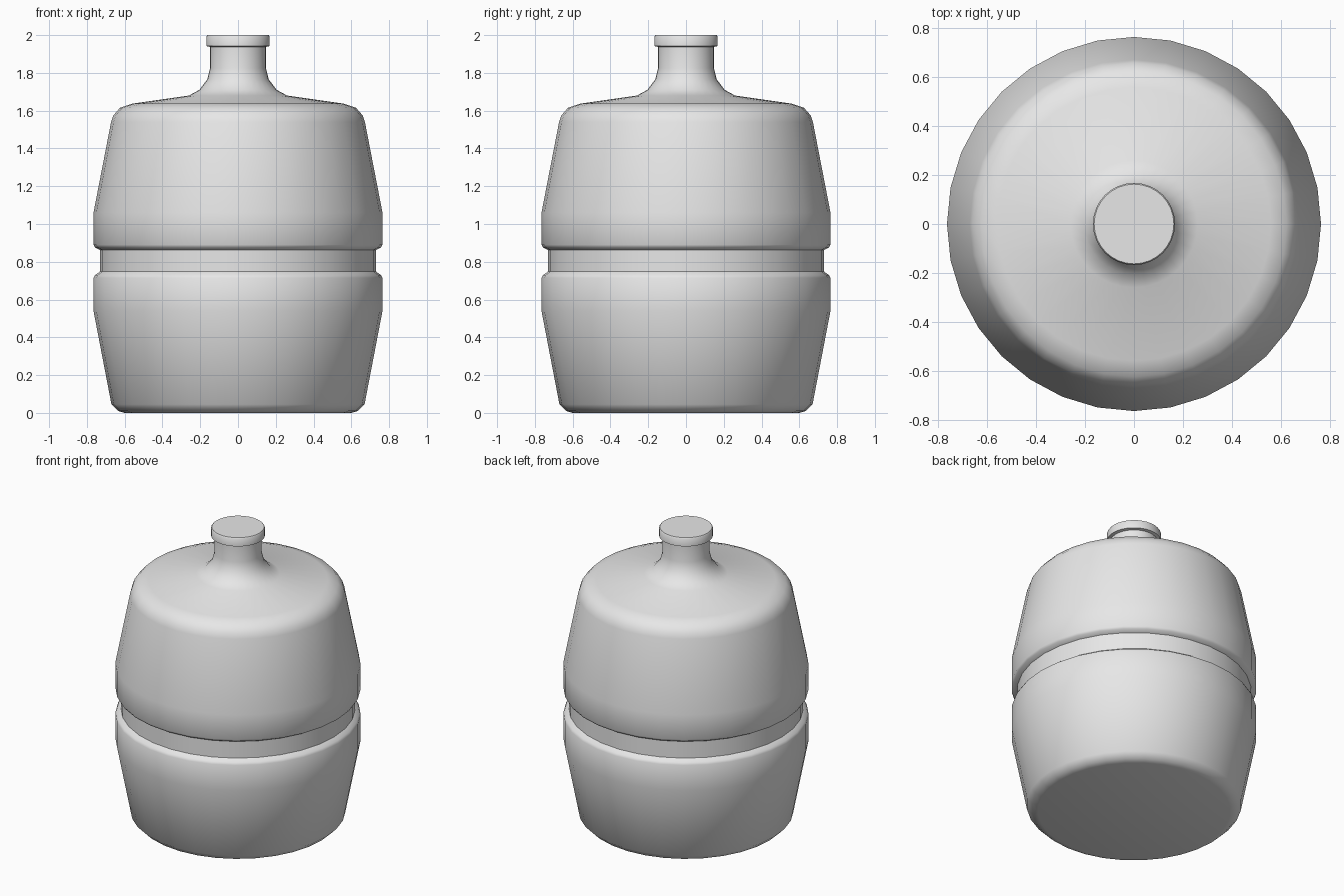
import bpy
import bmesh
import math
from mathutils import Matrix, Vector

SIDES = 32

cube = bpy.data.objects.get("Cube")
if cube:
    bpy.data.objects.remove(cube, do_unlink=True)

grey = bpy.data.materials.new("light_grey")
grey.use_nodes = True
colour = (0.8, 0.8, 0.8, 1)
grey.diffuse_color = colour
grey.node_tree.nodes["Principled BSDF"].inputs["Base Color"].default_value = colour


def lathe(name, profile, sharp_angle=40):
    """Revolve (radius, height) points around z into a closed solid."""
    bm = bmesh.new()
    verts = [bm.verts.new((r, 0, z)) for r, z in profile]
    edges = [bm.edges.new(pair) for pair in zip(verts, verts[1:])]
    bmesh.ops.spin(bm, geom=verts + edges, cent=(0, 0, 0), axis=(0, 0, 1),
                   angle=math.tau, steps=SIDES, use_merge=False)
    bmesh.ops.remove_doubles(bm, verts=bm.verts, dist=0.0005)
    # flat caps close the open rims
    bmesh.ops.holes_fill(bm, edges=[e for e in bm.edges if e.is_boundary], sides=0)
    bmesh.ops.recalc_face_normals(bm, faces=bm.faces)
    mesh = bpy.data.meshes.new(name)
    bm.to_mesh(mesh)
    bm.free()
    mesh.materials.append(grey)
    obj = bpy.data.objects.new(name, mesh)
    bpy.context.collection.objects.link(obj)
    bpy.ops.object.select_all(action="DESELECT")
    obj.select_set(True)
    bpy.context.view_layer.objects.active = obj
    bpy.ops.object.shade_smooth_by_angle(angle=math.radians(sharp_angle))
    return obj


# Jug: bevelled base, tapered wall, waist groove, shoulder, neck and lip
base = [(0.6, 0), (0.635, 0.01), (0.67, 0.045)]
lower_wall = [(0.765, 0.54), (0.765, 0.715)]
groove = [(0.757, 0.73), (0.731, 0.748), (0.731, 0.862), (0.757, 0.876)]
upper_wall = [(0.765, 0.89), (0.765, 1.06), (0.672, 1.54)]
shoulder = [(0.66, 1.575), (0.625, 1.615), (0.56, 1.637), (0.26, 1.68)]
neck = [(0.205, 1.71), (0.163, 1.765), (0.148, 1.825), (0.148, 1.938)]
lip = [(0.168, 1.942), (0.168, 1.993), (0.163, 2.0)]

lathe("jug_body", base + lower_wall + groove + upper_wall + shoulder + neck + lip)
